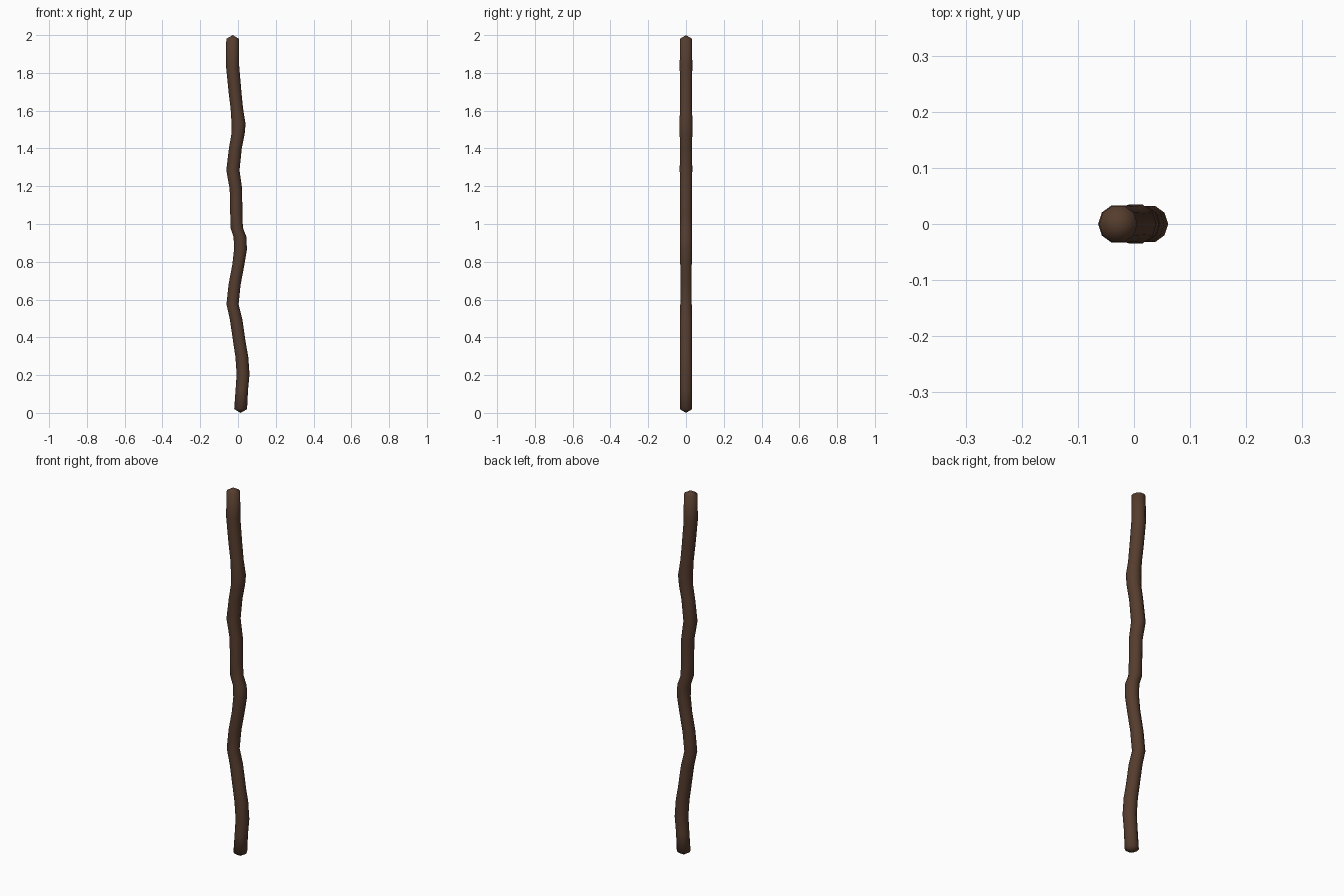
import bpy, bmesh, math

if "Cube" in bpy.data.objects:
    bpy.data.objects.remove(bpy.data.objects["Cube"])

bark = bpy.data.materials.new("dark brown wood")
bark.diffuse_color = (0.092, 0.046, 0.027, 1)
bark.use_nodes = True
bark.node_tree.nodes["Principled BSDF"].inputs["Base Color"].default_value = bark.diffuse_color

# centre line of the crooked stick: height, x offset, radius
PATH = [(0.02, 0.014, 0.034), (0.12, 0.020, 0.033), (0.205, 0.027, 0.034),
        (0.30, 0.020, 0.034), (0.365, 0.009, 0.033), (0.495, -0.010, 0.033),
        (0.575, -0.029, 0.032), (0.68, -0.018, 0.032), (0.785, 0.002, 0.032),
        (0.865, 0.013, 0.034), (0.93, 0.011, 0.034), (0.98, -0.007, 0.033),
        (1.05, -0.009, 0.032), (1.185, -0.011, 0.033), (1.285, -0.027, 0.035),
        (1.40, -0.014, 0.034), (1.475, 0.000, 0.035), (1.53, 0.003, 0.037),
        (1.61, -0.006, 0.033), (1.70, -0.016, 0.034), (1.84, -0.029, 0.035),
        (1.98, -0.028, 0.034)]
SIDES = 10

bm = bmesh.new()
rings = []
for z, x, r in PATH:
    rings.append([bm.verts.new((x + r * math.cos(2 * math.pi * i / SIDES),
                                r * math.sin(2 * math.pi * i / SIDES), z))
                  for i in range(SIDES)])
bottom = bm.verts.new((PATH[0][1], 0, 0))
top = bm.verts.new((PATH[-1][1], 0, 2))

# side walls
for a, b in zip(rings, rings[1:]):
    for i in range(SIDES):
        j = (i + 1) % SIDES
        bm.faces.new((a[i], a[j], b[j], b[i]))
# blunt conical ends
for i in range(SIDES):
    j = (i + 1) % SIDES
    bm.faces.new((bottom, rings[0][j], rings[0][i]))
    bm.faces.new((top, rings[-1][i], rings[-1][j]))

bmesh.ops.recalc_face_normals(bm, faces=bm.faces[:])
for f in bm.faces:
    f.smooth = True
mesh = bpy.data.meshes.new("wooden_staff")
bm.to_mesh(mesh)
bm.free()
mesh.materials.append(bark)
staff = bpy.data.objects.new("wooden_staff", mesh)
bpy.context.collection.objects.link(staff)
